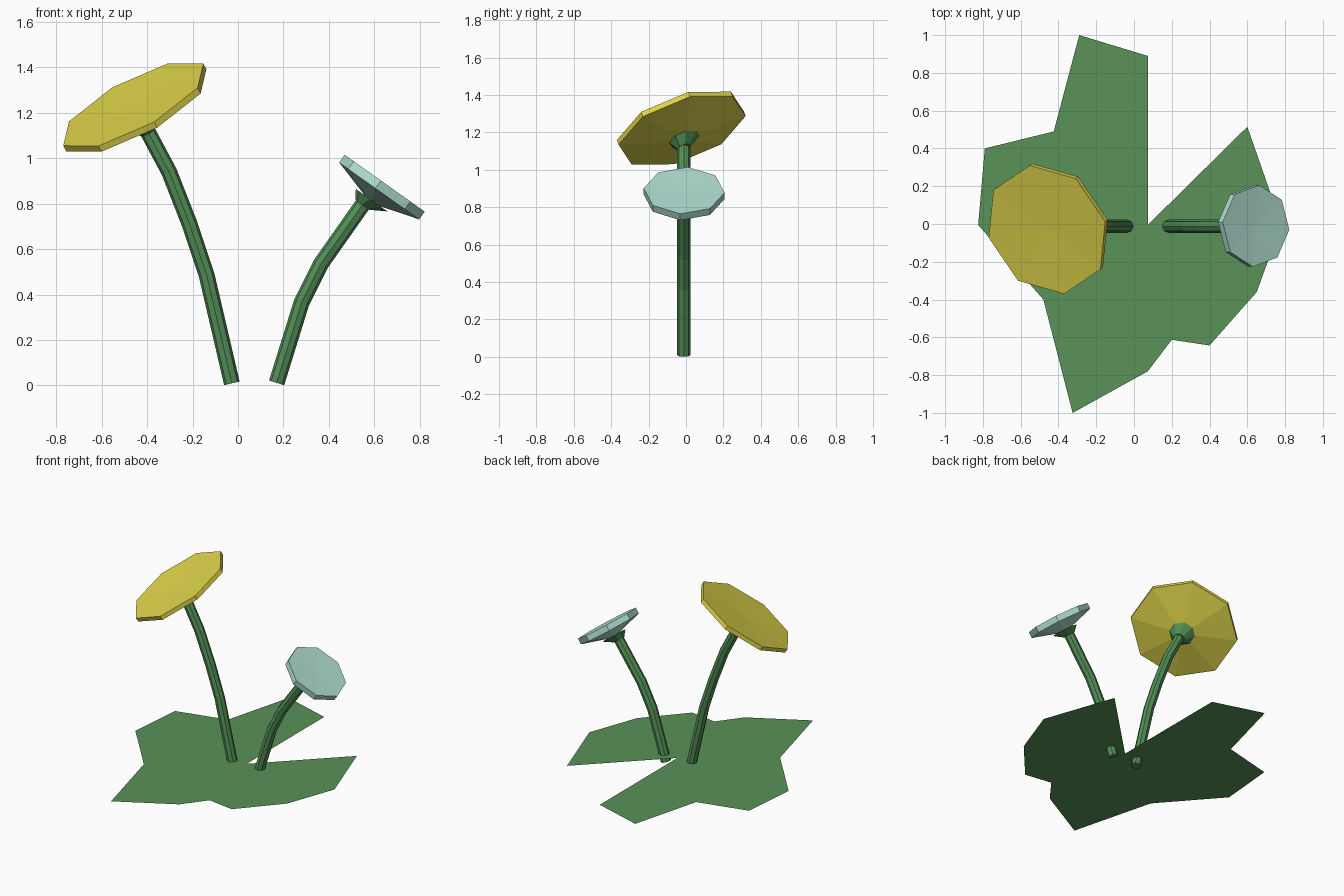
import bpy, bmesh, math
from mathutils import Vector

if "Cube" in bpy.data.objects:
    bpy.data.objects.remove(bpy.data.objects["Cube"])

SIDES = 8


def material(name, srgb):
    m = bpy.data.materials.new(name)
    m.diffuse_color = [((c / 255 + 0.055) / 1.055) ** 2.4 for c in srgb] + [1]
    m.use_nodes = True
    m.node_tree.nodes["Principled BSDF"].inputs["Base Color"].default_value = m.diffuse_color
    return m


leaf_green = material("leaf green", (90, 146, 89))
stem_green = material("stem green", (82, 142, 86))
yellow = material("petal yellow", (222, 211, 74))
mint = material("petal mint", (174, 220, 206))


def finish(bm, name, mat):
    bmesh.ops.recalc_face_normals(bm, faces=bm.faces)
    me = bpy.data.meshes.new(name)
    bm.to_mesh(me)
    bm.free()
    me.materials.append(mat)
    bpy.context.collection.objects.link(bpy.data.objects.new(name, me))


def loft(name, mat, rings):
    """Join rings (centre, radius, axis, first-vertex direction) into a solid.
    A radius of 0 at either end closes it with a fan, otherwise a flat cap."""
    bm = bmesh.new()
    loops = []
    for c, r, n, u in rings:
        n = Vector(n).normalized()
        u = Vector(u)
        u = (u - n * u.dot(n)).normalized()
        v = n.cross(u)
        if r == 0:
            loops.append([bm.verts.new(c)])
            continue
        angles = [math.tau * i / SIDES for i in range(SIDES)]
        loops.append([bm.verts.new(Vector(c) + r * (u * math.cos(a) + v * math.sin(a)))
                      for a in angles])
    for a, b in zip(loops, loops[1:]):
        for i in range(SIDES):
            j = (i + 1) % SIDES
            quad = [a[i % len(a)], a[j % len(a)], b[j % len(b)], b[i % len(b)]]
            bm.faces.new(list(dict.fromkeys(quad)))
    for end in (loops[0], loops[-1]):
        if len(end) > 2:
            bm.faces.new(end)
    finish(bm, name, mat)


def flower(name, mat, centre, n, u, radius, rim, path):
    c, n = Vector(centre), Vector(n).normalized()

    def at(r, depth):
        return (c - n * depth, r, n, u)

    # blossom: very shallow dish with a rim and a conical underside
    loft(name + "_blossom", mat,
         [at(0, 0.008), at(radius, 0), at(radius, rim), at(0, rim + 0.065)])
    # bent stem, following the path in the xz plane up to the calyx
    pts = [Vector((x, -0.012, z)) for x, z in path]
    rings = []
    for i, p in enumerate(pts):
        t = pts[min(i + 1, len(pts) - 1)] - pts[max(i - 1, 0)]
        rings.append((p, 0.035, t, (0, 1, 0)))
    loft(name + "_stem", stem_green, rings)
    # flared calyx between stem and blossom
    top = (c - n * (rim + 0.045)).lerp(pts[-1], 0.15)
    loft(name + "_calyx", stem_green, [(top, 0.086, n, u), (pts[-1], 0.038, n, u)])


flower("tall", yellow, (-0.461, -0.03, 1.236), (-0.449, -0.31, 0.839),
       (0.615, 0.085, 0.36), 0.36, 0.03,
       [(-0.027, 0.009), (-0.138, 0.485), (-0.213, 0.71), (-0.303, 0.94), (-0.398, 1.118)])
flower("short", mint, (0.646, -0.01, 0.89), (0.579, 0, 0.815),
       (0.17, -0.02, -0.12), 0.217, 0.042,
       [(0.17, 0.011), (0.28, 0.365), (0.365, 0.535), (0.548, 0.795)])

# flat leaf pad with a notch
outline = [(0.073, -0.005), (0.073, 0.89), (-0.29, 1.0), (-0.425, 0.49), (-0.79, 0.40),
           (-0.825, -0.005), (-0.48, -0.40), (-0.325, -1.0), (0.073, -0.78), (0.20, -0.613),
           (0.40, -0.643), (0.65, -0.36), (0.78, 0), (0.60, 0.515)]
bm = bmesh.new()
ring = [bm.verts.new((x, y, 0.062)) for x, y in outline]
for a, b in zip(ring[1:], ring[2:]):
    bm.faces.new((ring[0], a, b))
finish(bm, "leaf_pad", leaf_green)
